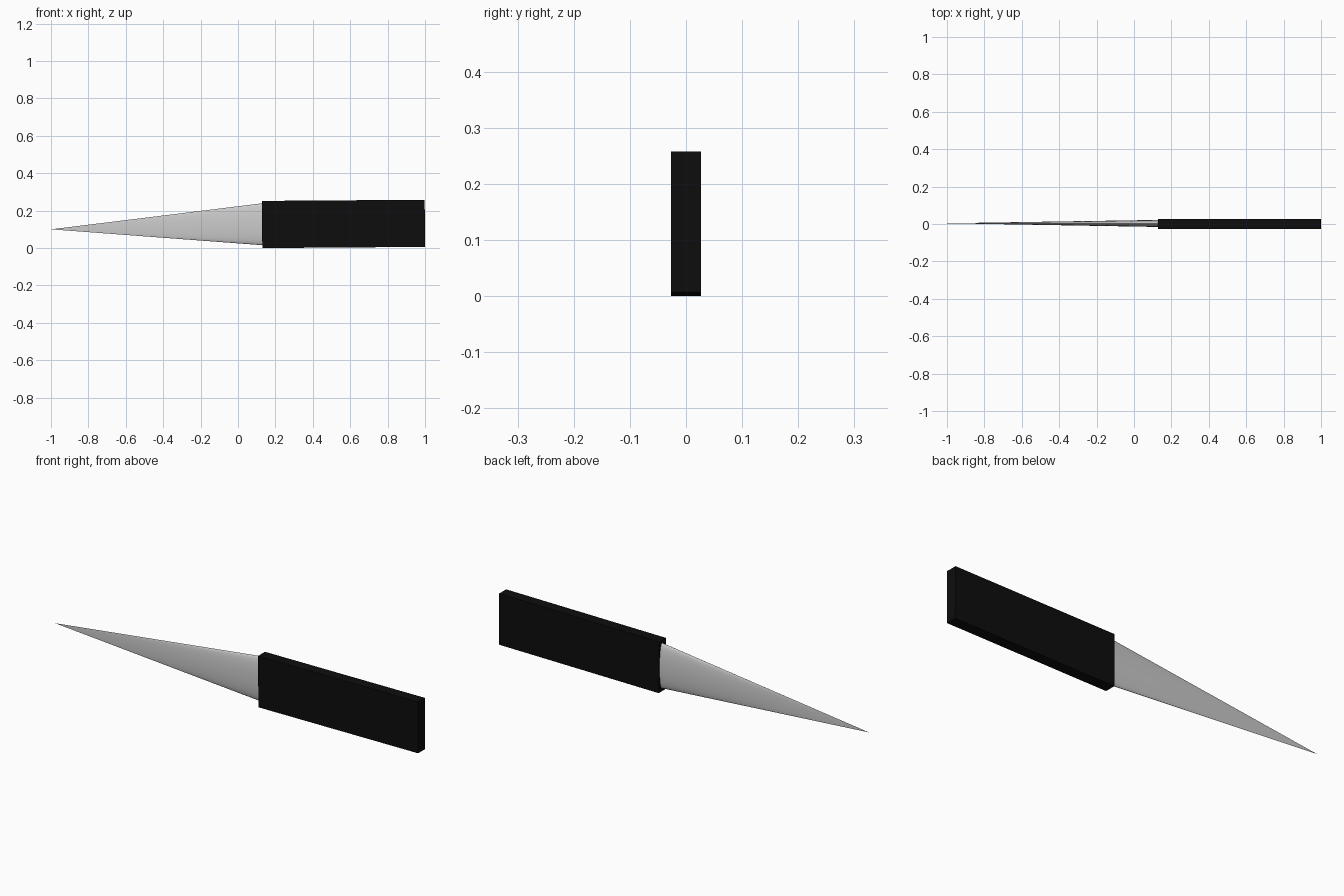
import bpy, bmesh, math
from mathutils import Matrix, Vector

if "Cube" in bpy.data.objects:
    bpy.data.objects.remove(bpy.data.objects["Cube"])

def add_object(name, bm):
    mesh = bpy.data.meshes.new(name)
    bm.to_mesh(mesh)
    bm.free()
    obj = bpy.data.objects.new(name, mesh)
    bpy.context.collection.objects.link(obj)
    return obj

# Handle: flat black block, tilted a fraction of a degree
black = bpy.data.materials.new("handle_black")
black.diffuse_color = (0.004, 0.004, 0.004, 1)
black.use_nodes = True
black.node_tree.nodes["Principled BSDF"].inputs["Base Color"].default_value = black.diffuse_color
bm = bmesh.new()
bmesh.ops.create_cube(bm, size=1, matrix=(
    Matrix.Translation((0.564, 0, 0.129))
    @ Matrix.Rotation(-math.radians(0.4), 4, 'Y')
    @ Matrix.Diagonal((0.870, 0.054, 0.252, 1))))
handle = add_object("handle", bm)
handle.data.materials.append(black)

# Blade: flattened cone, its base sunk slightly into the handle
tip = Vector((-1, 0.004, 0.1))
base = Vector((0.14, 0.003, 0.1275))
bm = bmesh.new()
bmesh.ops.create_cone(bm, cap_ends=True, segments=32, radius1=1, radius2=0, depth=1)
bmesh.ops.remove_doubles(bm, verts=bm.verts, dist=1e-5)
for v in bm.verts:
    x, y, t = v.co.x, v.co.y, v.co.z + 0.5
    v.co = base.lerp(tip, t) + Vector((0, -y * 0.019, x * 0.113))
bmesh.ops.recalc_face_normals(bm, faces=bm.faces)
blade = add_object("blade", bm)

bpy.ops.object.select_all(action='DESELECT')
blade.select_set(True)
bpy.context.view_layer.objects.active = blade
bpy.ops.object.shade_smooth_by_angle(angle=math.radians(60))
